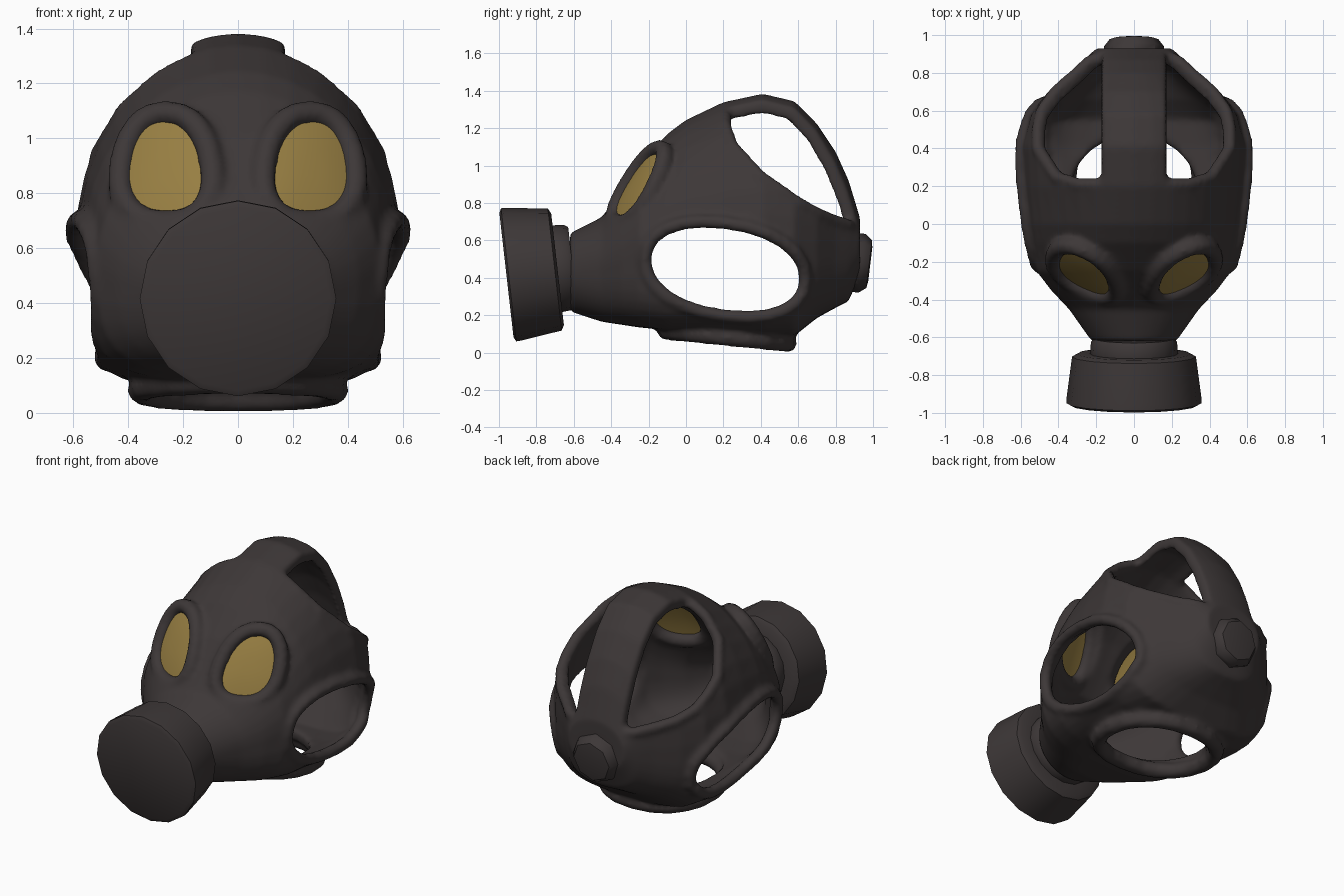
import bpy, bmesh
from math import sin, cos, pi, copysign
from mathutils import Vector
from mathutils.bvhtree import BVHTree

cube = bpy.data.objects.get("Cube")
if cube:
    bpy.data.objects.remove(cube, do_unlink=True)


def material(name, rgb):
    m = bpy.data.materials.new(name)
    m.use_nodes = True
    m.diffuse_color = (*rgb, 1)
    bsdf = next(n for n in m.node_tree.nodes if n.type == 'BSDF_PRINCIPLED')
    bsdf.inputs["Base Color"].default_value = (*rgb, 1)
    bsdf.inputs["Roughness"].default_value = 0.7
    return m


RUBBER = material("dark rubber", (0.047, 0.039, 0.039))
AMBER = material("amber glass", (0.31, 0.21, 0.055))


def link(name, data, mat=RUBBER):
    ob = bpy.data.objects.new(name, data)
    bpy.context.collection.objects.link(ob)
    if mat:
        data.materials.append(mat)
    return ob


def from_bmesh(name, bm, mat=RUBBER):
    bmesh.ops.recalc_face_normals(bm, faces=bm.faces)
    me = bpy.data.meshes.new(name)
    bm.to_mesh(me)
    bm.free()
    return link(name, me, mat)


def bake(ob):
    """Replace an object by its evaluated mesh."""
    bpy.context.view_layer.update()
    dg = bpy.context.evaluated_depsgraph_get()
    me = bpy.data.meshes.new_from_object(ob.evaluated_get(dg))
    name = ob.name
    bpy.data.objects.remove(ob, do_unlink=True)
    me.materials.clear()
    return link(name, me)


def select(obs):
    bpy.ops.object.select_all(action='DESELECT')
    for ob in obs:
        ob.select_set(True)
    bpy.context.view_layer.objects.active = obs[0]


def smooth(ob, angle=0.7):
    select([ob])
    bpy.ops.object.shade_smooth_by_angle(angle=angle)


def oval(a, b, e=2.0, n=24):
    """Superellipse outline with half sizes a and b."""
    pts = []
    for i in range(n):
        c, s = cos(2 * pi * i / n), sin(2 * pi * i / n)
        pts.append((copysign(abs(c) ** (2 / e), c) * a, copysign(abs(s) ** (2 / e), s) * b))
    return pts


def loft(rings, cap=True):
    bm = bmesh.new()
    rows = [[bm.verts.new(p) for p in r] for r in rings]
    n = len(rows[0])
    for r0, r1 in zip(rows, rows[1:]):
        for i in range(n):
            j = (i + 1) % n
            bm.faces.new((r0[i], r0[j], r1[j], r1[i]))
    if cap:
        bm.faces.new(rows[0])
    bm.faces.new(rows[-1])
    return bm


def prism(name, base, offset):
    base = [Vector(p) for p in base]
    return from_bmesh(name, loft([base, [p + Vector(offset) for p in base]]), None)


def tube(name, pts, radius, closed=True):
    cu = bpy.data.curves.new(name, 'CURVE')
    cu.dimensions = '3D'
    cu.bevel_depth = radius
    cu.bevel_resolution = 2
    cu.use_fill_caps = True
    sp = cu.splines.new('POLY')
    sp.points.add(len(pts) - 1)
    for p, co in zip(sp.points, pts):
        p.co = (*co, 1)
    sp.use_cyclic_u = closed
    return bake(link(name, cu, None))


def lathe(name, profile, origin, axis, sides):
    """Solid of (radius, distance) pairs turned around an axis."""
    rot = Vector(axis).to_track_quat('Z', 'Y')
    rings = [[Vector(origin) + rot @ Vector((r * cos(2 * pi * i / sides), r * sin(2 * pi * i / sides), d))
              for i in range(sides)] for r, d in profile]
    smooth(from_bmesh(name, loft(rings)))


# Face shell sections: y, half width, bottom, top, widest z, lower boxiness
SECTIONS = [
    (-.62, .225, .22, .64, .43, 2),
    (-.45, .345, .165, .725, .46, 2.6),
    (-.35, .44, .15, .86, .5, 3),
    (-.25, .515, .135, 1.01, .55, 3.5),
    (-.1, .55, .12, 1.17, .57, 4),
    (0, .565, .115, 1.245, .6, 4),
    (.2, .585, .1, 1.34, .6, 4),
    (.41, .595, .088, 1.385, .6, 4),
    (.58, .55, .09, 1.345, .6, 3.8),
    (.7, .455, .185, 1.225, .59, 3.2),
    (.8, .335, .24, 1.075, .58, 3),
    (.87, .265, .275, .92, .57, 2.6),
    (.93, .2, .42, .72, .57, 2.4),
]


def section(y, hw, lo, hi, mid, e_low):
    upper, lower = oval(hw, hi - mid, 2, 36), oval(hw, mid - lo, e_low, 36)
    return [(u[0], y, mid + u[1]) if i <= 18 else (l[0], y, mid + l[1])
            for i, (u, l) in enumerate(zip(upper, lower))]


shell = from_bmesh("face_shell", loft([section(*s) for s in SECTIONS]))
probe = bmesh.new()
probe.from_mesh(shell.data)
surface = BVHTree.FromBMesh(probe)


def hit(origin, direction, inset):
    """Point on the shell along a ray, pushed in a little."""
    d = Vector(direction)
    return surface.ray_cast(Vector(origin), d)[0] + d * inset


cutters, rims = [], []

# Eyes: tilted opening, thick rim, domed lens
SLOPE_X, SLOPE_Z = .45, .53
for side, s in (("left", 1), ("right", -1)):
    normal = Vector((s * SLOPE_X, -1, SLOPE_Z)).normalized()
    outline = []
    for u, v in oval(.166, .2, 2.3):
        u *= 1 - .7 * v
        outline.append(Vector((s * (.262 + u), -.25 + SLOPE_X * u + SLOPE_Z * v, .895 + v)))
    centre = sum(outline, Vector()) / len(outline)
    cutters.append(prism("eye_cutter", [p - normal * .2 for p in outline], normal * .43))
    rims.append(tube(side + "_eye_rim", [p - normal * .006 for p in outline], .048))
    rings = [[centre + (p - centre) * k + normal * .02 * (1 - k * k) for p in outline]
             for k in (1, .75, .5, .25)]
    smooth(from_bmesh(side + "_eye_lens", loft(rings, cap=False), AMBER))

# Cheek openings, leaning down to the back, with rims flaring out at the top
cheek = [(.21 + u, .445 + v - .12 * u, v) for u, v in oval(.43, .25, 2.2)]
cutters.append(prism("cheek_cutter", [(-1, y, z) for y, z, v in cheek], (2, 0, 0)))
for side, s in (("left", 1), ("right", -1)):
    rims.append(tube(side + "_cheek_rim",
                     [hit((2 * s, y, z), (-s, 0, 0), .011 - .08 * v) for y, z, v in cheek], .038))

# Crown openings either side of the centre strap
LOWER = [(.25, 1.1), (.4, .94), (.5, .87), (.6, .8), (.7, .745), (.78, .71), (.86, .685)]
crown = [(.21, 1.6), (.21, 1.17)] + LOWER + [(1.1, .63), (1.1, 1.6)]
for side, s in (("left", 1), ("right", -1)):
    cutters.append(prism("crown_cutter", [(s * .172, y, z) for y, z in crown], (s * .8, 0, 0)))
    path = [hit((s * x, .21, 3), (0, 0, -1), .035) for x in (.15, .22, .29)]
    path += [hit((2 * s, y, z), (-s, 0, 0), .024) for y, z in LOWER]
    path.append(hit((s * .17, 2, .67), (0, -1, 0), .035))
    rims.append(tube(side + "_crown_rim", path, .035, closed=False))

# Neck opening with a tilted ring
ring = oval(.355, .325, 2.2, 20)
cutters.append(prism("neck_cutter", [(x, .175 + y, -.2) for x, y in oval(.335, .295)], (0, 0, .5)))
rims.append(tube("neck_ring", [(x, .22 + y, .083 - .1 * y) for x, y in ring], .05))

# Hollow the shell and cut every opening
wall = shell.modifiers.new("wall", 'SOLIDIFY')
wall.thickness = .066
wall.offset = -1
wall.use_even_offset = True
for c in cutters:
    cut = shell.modifiers.new("cut", 'BOOLEAN')
    cut.operation = 'DIFFERENCE'
    cut.solver = 'EXACT'
    cut.object = c
shell = bake(shell)
for c in cutters:
    bpy.data.objects.remove(c, do_unlink=True)
probe.free()

# Fuse the rims into the shell as one moulded piece
select([shell] + rims)
bpy.ops.object.join()
fuse = shell.modifiers.new("fuse", 'REMESH')
fuse.mode = 'VOXEL'
fuse.voxel_size = .016
soften = shell.modifiers.new("soften", 'SMOOTH')
soften.factor = .5
soften.iterations = 6
smooth(bake(shell), 1.2)

# Breathing collar and filter canister, tipped slightly down
TIP = (0, .993, .113)
lathe("filter_collar", [(.225, 0), (.235, .015), (.228, .1), (.215, .12)],
      (0, -.725, .445), TIP, 16)
lathe("filter_canister", [(.335, 0), (.358, .012), (.357, .04), (.328, .26), (.3, .275), (.2, .275)],
      (0, -.96, .415), TIP, 16)

# Rear strap button
lathe("rear_button", [(.158, 0), (.158, .06), (.128, .098), (.09, .104)],
      (0, .882, .485), (0, .992, -.12), 8)
